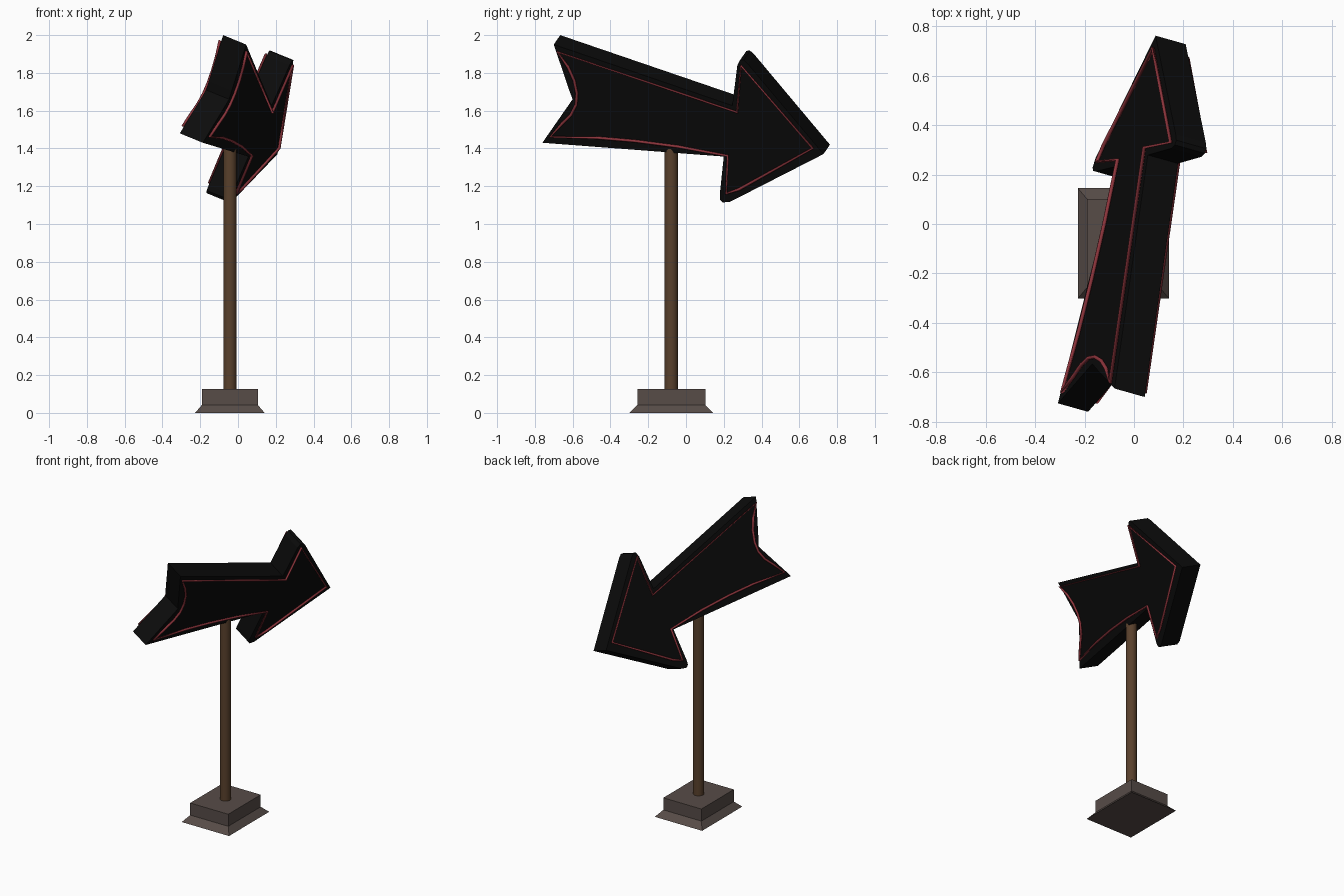
import bpy, bmesh
from mathutils import Vector

if "Cube" in bpy.data.objects:
    bpy.data.objects.remove(bpy.data.objects["Cube"])

# Colours
def mat(name, rgb):
    m = bpy.data.materials.new(name)
    m.diffuse_color = (*rgb, 1)
    m.use_nodes = True
    m.node_tree.nodes["Principled BSDF"].inputs["Base Color"].default_value = m.diffuse_color
    return m

black = mat("sign black", (0.0035, 0.0035, 0.0035))
red = mat("neon red", (0.27, 0.035, 0.045))
wood = mat("post brown", (0.10, 0.052, 0.025))
stone = mat("base grey", (0.095, 0.072, 0.064))

# Tilted sign plane: x follows from the side-view (y, z) position
SLOPE_Y, SLOPE_Z, OFFSET = 0.282, 0.408, -0.631
normal = Vector((1, -SLOPE_Y, -SLOPE_Z)).normalized()

def on_sign(y, z, depth):
    return Vector((OFFSET + SLOPE_Y * y + SLOPE_Z * z, y, z)) + normal * depth

def mesh_object(name, bm, material):
    bmesh.ops.recalc_face_normals(bm, faces=bm.faces)
    me = bpy.data.meshes.new(name)
    bm.to_mesh(me)
    bm.free()
    ob = bpy.data.objects.new(name, me)
    bpy.context.collection.objects.link(ob)
    me.materials.append(material)
    return ob

# Arrow board: side profile extruded through its thickness
board = [(-.683, 1.975), (-.60, 1.73), (-.583, 1.685), (-.743, 1.455),
         (.217, 1.382), (.196, 1.18), (.198, 1.153), (.212, 1.139), (.25, 1.142),
         (.745, 1.395), (.345, 1.872), (.322, 1.893), (.303, 1.892),
         (.289, 1.865), (.262, 1.652)]
HALF = 0.068
bm = bmesh.new()
face = bm.faces.new([bm.verts.new(on_sign(y, z, -HALF)) for y, z in board])
ext = bmesh.ops.extrude_face_region(bm, geom=[face], use_keep_orig=True)
bmesh.ops.translate(bm, vec=normal * 2 * HALF,
                    verts=[g for g in ext["geom"] if isinstance(g, bmesh.types.BMVert)])
mesh_object("arrow_board", bm, black)

# Neon tubes: one closed outline on each face of the board
tube = [(-.66, 1.94), (-.605, 1.86), (-.573, 1.79), (-.558, 1.72), (-.562, 1.66),
        (-.59, 1.605), (-.64, 1.555), (-.70, 1.49), (-.45, 1.485), (-.25, 1.468),
        (-.02, 1.438), (.24, 1.39), (.232, 1.19), (.30, 1.212), (.69, 1.43),
        (.311, 1.867), (.29, 1.62)]
for name, depth in (("neon_outline_right", 0.079), ("neon_outline_left", -0.079)):
    cu = bpy.data.curves.new(name, "CURVE")
    cu.dimensions = "3D"
    cu.bevel_depth = 0.008
    cu.bevel_resolution = 2
    sp = cu.splines.new("POLY")
    sp.points.add(len(tube) - 1)
    for p, (y, z) in zip(sp.points, tube):
        p.co = (*on_sign(y, z, depth), 1)
    sp.use_cyclic_u = True
    cu.materials.append(red)
    ob = bpy.data.objects.new(name, cu)
    bpy.context.collection.objects.link(ob)
    bpy.ops.object.select_all(action="DESELECT")
    ob.select_set(True)
    bpy.context.view_layer.objects.active = ob
    bpy.ops.object.convert(target="MESH")

# Post
PX, PY = -0.043, -0.078
bpy.ops.mesh.primitive_cylinder_add(vertices=24, radius=0.035, depth=1.28,
                                    location=(PX, PY, 0.76))
post = bpy.context.object
post.name = "post"
post.data.materials.append(wood)
bpy.ops.object.shade_smooth_by_angle()

# Base: flared foot with a straight block above, stacked from rectangles
bm = bmesh.new()
rings = []
for hx, hy, z in ((.184, .223, 0), (.148, .18, .042), (.148, .18, .127)):
    rings.append([bm.verts.new((PX + sx * hx, PY + sy * hy, z))
                  for sx, sy in ((-1, -1), (1, -1), (1, 1), (-1, 1))])
for a, b in zip(rings, rings[1:]):
    for i in range(4):
        j = (i + 1) % 4
        bm.faces.new((a[i], a[j], b[j], b[i]))
bm.faces.new(rings[0])
bm.faces.new(rings[-1])
mesh_object("base", bm, stone)
